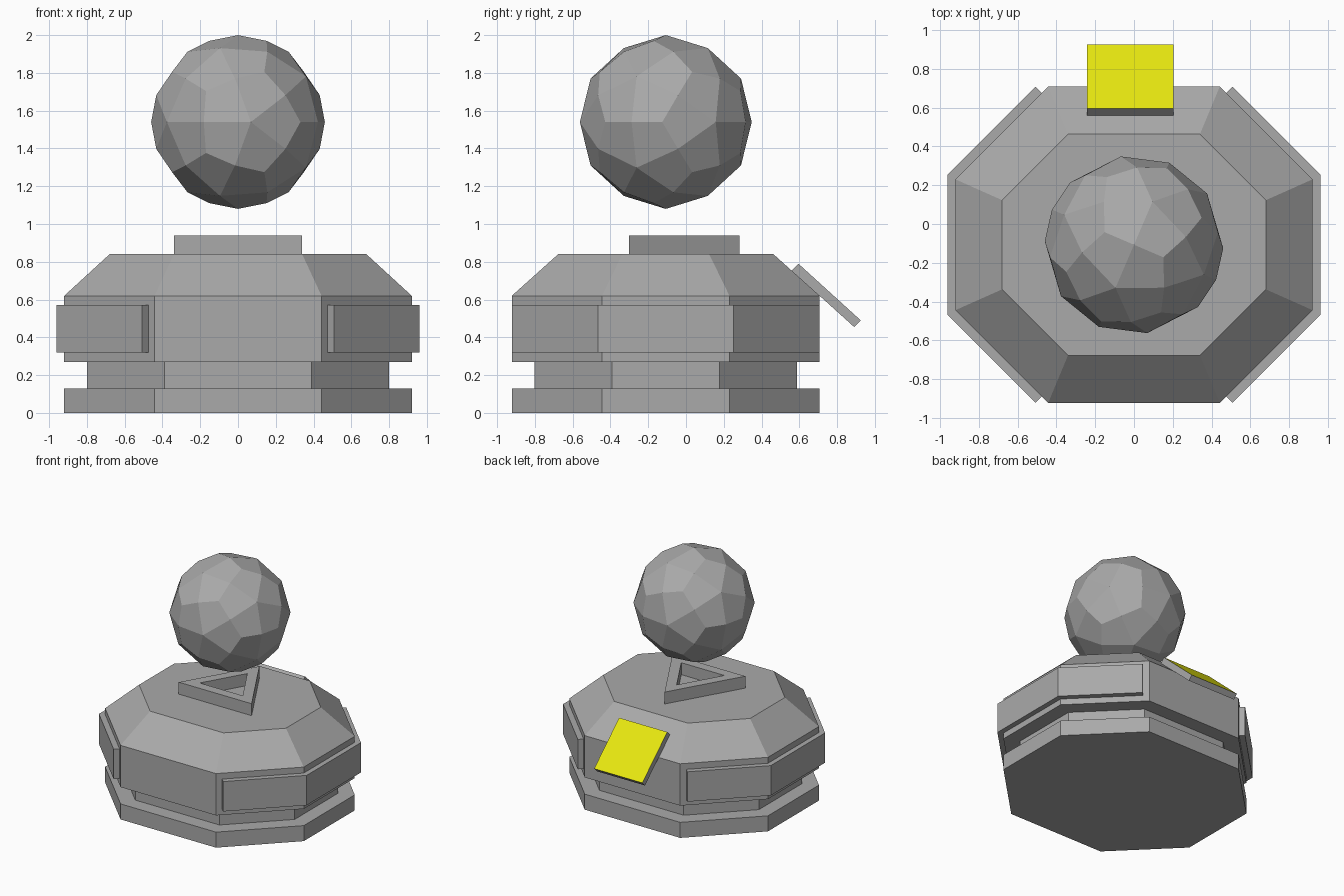
import bpy, bmesh, math
from mathutils import Vector, Matrix

cube = bpy.data.objects.get("Cube")
if cube:
    bpy.data.objects.remove(cube, do_unlink=True)

MID_Y = -0.107  # depth of the body's central axis


def make_material(name, color):
    mat = bpy.data.materials.new(name)
    mat.use_nodes = True
    mat.diffuse_color = color
    mat.node_tree.nodes["Principled BSDF"].inputs["Base Color"].default_value = color
    return mat


GREY = make_material("grey", (0.4, 0.4, 0.4, 1))
YELLOW = make_material("yellow", (0.81, 0.81, 0.005, 1))


def finish(name, bm, location=(0, 0, 0), mats=(GREY,)):
    bmesh.ops.recalc_face_normals(bm, faces=bm.faces)
    mesh = bpy.data.meshes.new(name)
    bm.to_mesh(mesh)
    bm.free()
    for mat in mats:
        mesh.materials.append(mat)
    obj = bpy.data.objects.new(name, mesh)
    obj.location = location
    bpy.context.collection.objects.link(obj)
    return obj


def loft(bm, rings, cap=True):
    """Join equal-sized closed rings of points with quads."""
    loops = [[bm.verts.new(p) for p in ring] for ring in rings]
    for a, b in zip(loops, loops[1:]):
        for i in range(len(a)):
            j = (i + 1) % len(a)
            bm.faces.new((a[i], a[j], b[j], b[i]))
    if cap:
        bm.faces.new(loops[0][::-1])
        bm.faces.new(loops[-1])
    return bm


def octagon(hx, hy, cut, z):
    """Rectangle with 45 degree corner cuts."""
    quarter = [(hx, hy - cut), (hx - cut, hy)]
    pts = quarter + [(-x, y) for x, y in reversed(quarter)]
    pts += [(-x, -y) for x, y in pts]
    return [(x, y, z) for x, y in pts]


# Stacked octagonal body
wide = (0.92, 0.815, 0.478)
narrow = (0.80, 0.695, 0.41)
roof = (0.68, 0.57, 0.34)
for name, tiers in (
    ("base_plate", [(wide, 0), (wide, 0.13)]),
    ("recessed_neck", [(narrow, 0.13), (narrow, 0.27)]),
    ("main_hull", [(wide, 0.27), (wide, 0.62), (roof, 0.84)]),
):
    finish(name, loft(bmesh.new(), [octagon(*size, z) for size, z in tiers]), (0, MID_Y, 0))

# Armour bands wrapped around each side
for side, name in ((1, "left_side_band"), (-1, "right_side_band")):
    front = [(0.92, -0.337), (0.475, -0.782), (0.507, -0.814), (0.962, -0.359)]
    inner, outer = front[:2], front[2:]
    outline = inner + outer + [(x, -y) for x, y in reversed(outer)]
    outline += [(x, -y) for x, y in reversed(inner)]
    rings = [[(side * x, y, z) for x, y in outline] for z in (0.32, 0.57)]
    finish(name, loft(bmesh.new(), rings), (0, MID_Y, 0))


# Open triangular collar on the roof
def triangle(radius, z):
    angles = [math.radians(90 + 120 * i) for i in range(3)]
    return [(radius * math.cos(a), radius * math.sin(a), z) for a in angles]


collar = [triangle(r, z) for r, z in ((0.39, 0.84), (0.39, 0.94), (0.23, 0.94), (0.23, 0.84))]
finish("triangle_collar", loft(bmesh.new(), collar, cap=False), (0, MID_Y, 0))

# Tilted rear panel, yellow on its outer face
section = [(0.595, 0.79), (0.925, 0.49), (0.89, 0.455), (0.56, 0.753)]
bm = loft(bmesh.new(), [[(x, y, z) for y, z in section] for x in (-0.243, 0.203)])
bmesh.ops.recalc_face_normals(bm, faces=bm.faces)
for face in bm.faces:
    if face.normal.y > 0.3 and face.normal.z > 0.3:
        face.material_index = 1
finish("rear_panel", bm, mats=(GREY, YELLOW))

# Floating faceted ball: an icosahedron with each triangle split into three kites
phi = (1 + math.sqrt(5)) / 2
ico = bmesh.new()
for a in (-1, 1):
    for b in (-phi, phi):
        for p in ((0, a, b), (a, b, 0), (b, 0, a)):
            ico.verts.new(p)
bmesh.ops.convex_hull(ico, input=ico.verts)
bm = bmesh.new()
for face in ico.faces:
    corners = [v.co.copy() for v in face.verts]
    centre = sum(corners, Vector())
    for i, c in enumerate(corners):
        kite = (c, c + corners[(i + 1) % 3], centre, c + corners[i - 1])
        bm.faces.new([bm.verts.new(p.normalized() * 0.46) for p in kite])
ico.free()
bmesh.ops.remove_doubles(bm, verts=bm.verts, dist=0.001)
bm.transform(Matrix.Rotation(math.radians(-23.2), 4, "Z"))
finish("floating_ball", bm, (0, MID_Y, 1.54))
